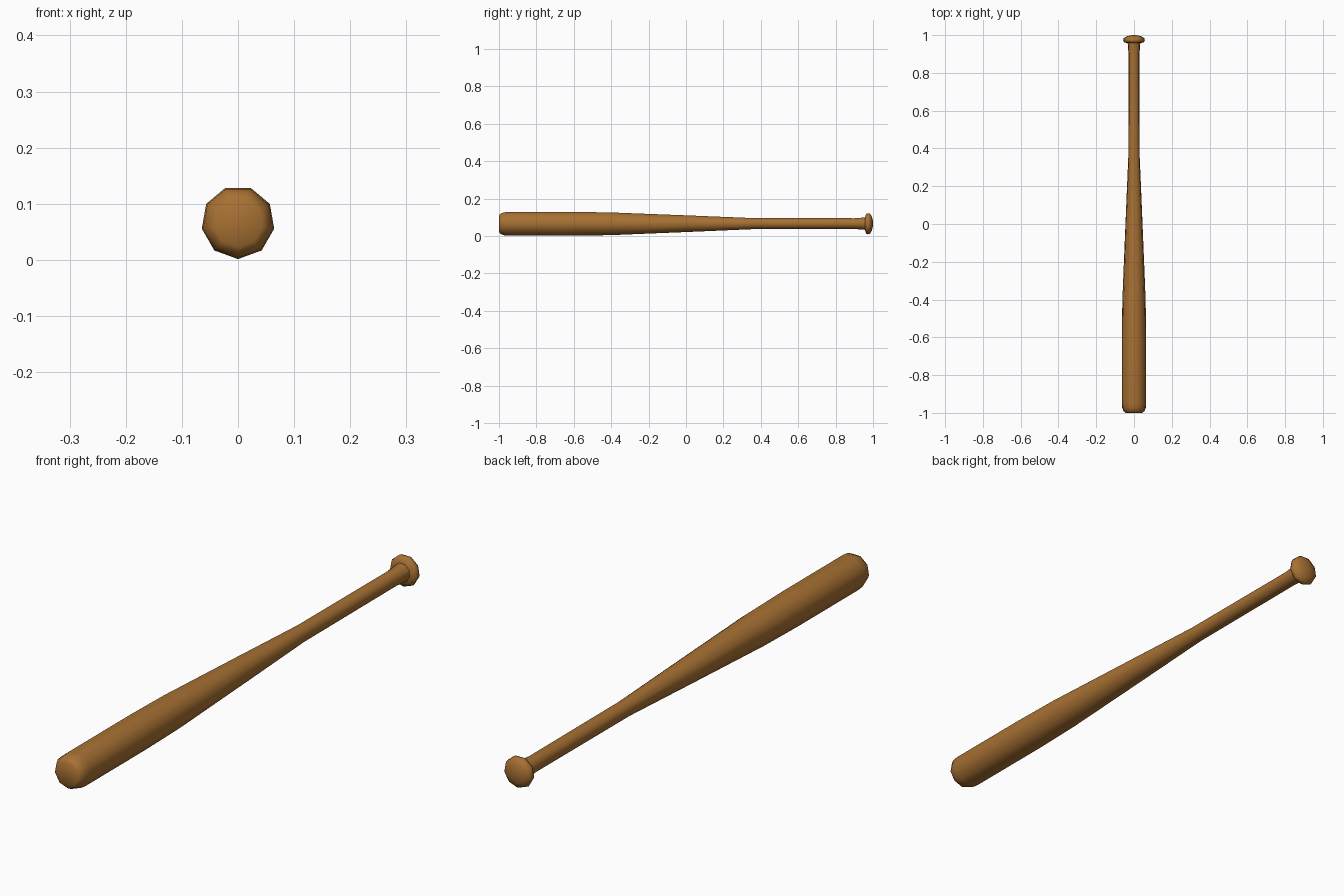
import bpy, bmesh, math

if "Cube" in bpy.data.objects:
    bpy.data.objects.remove(bpy.data.objects["Cube"])

SIDES = 9
AXIS_Z = 0.067

# Bat profile: (position along y, radius)
PROFILE = [
    (-1.0, 0.044), (-0.992, 0.055), (-0.975, 0.063), (-0.95, 0.0655),  # rounded barrel end
    (-0.6, 0.0655), (-0.4, 0.0625), (0.0, 0.046),                      # barrel and taper
    (0.36, 0.0305), (0.90, 0.0295), (0.957, 0.034),                    # handle and flare
    (0.962, 0.053), (0.972, 0.058), (0.984, 0.055), (0.994, 0.038),    # knob
    (0.999, 0.018),
]

wood = bpy.data.materials.new("brown wood")
wood.diffuse_color = (0.39, 0.165, 0.033, 1)
wood.use_nodes = True
wood.node_tree.nodes["Principled BSDF"].inputs["Base Color"].default_value = wood.diffuse_color

bm = bmesh.new()

# Rings of vertices, with one corner pointing down
rings = []
for y, r in PROFILE:
    ring = []
    for i in range(SIDES):
        a = -math.pi / 2 + 2 * math.pi * i / SIDES
        ring.append(bm.verts.new((r * math.cos(a), y, AXIS_Z + r * math.sin(a))))
    rings.append(ring)

# Skin between neighbouring rings
for a, b in zip(rings, rings[1:]):
    for i in range(SIDES):
        j = (i + 1) % SIDES
        bm.faces.new((a[i], a[j], b[j], b[i]))

# Closed ends: flat barrel tip, slightly domed knob
for ring, y in ((rings[0], -1.0), (rings[-1], 1.0)):
    tip = bm.verts.new((0, y, AXIS_Z))
    for i in range(SIDES):
        bm.faces.new((ring[i], ring[(i + 1) % SIDES], tip))
bmesh.ops.recalc_face_normals(bm, faces=bm.faces)

mesh = bpy.data.meshes.new("wooden_bat")
bm.to_mesh(mesh)
bm.free()
mesh.materials.append(wood)
bat = bpy.data.objects.new("wooden_bat", mesh)
bpy.context.collection.objects.link(bat)

# Smooth shading, sharp only where the knob meets the handle
bpy.context.view_layer.objects.active = bat
bat.select_set(True)
bpy.ops.object.shade_smooth_by_angle(angle=math.radians(60))
